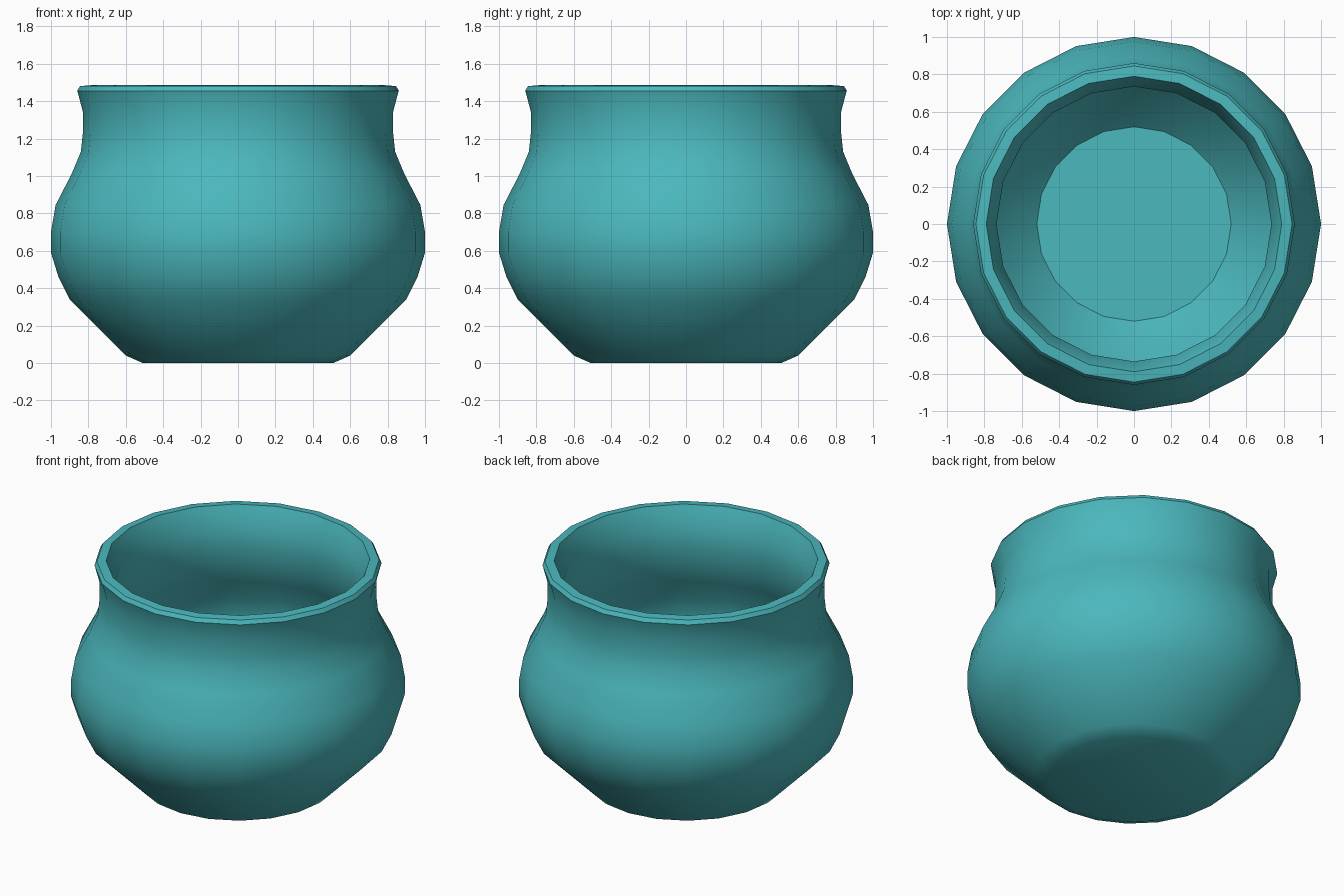
import bpy, bmesh
from math import cos, sin, pi, radians

if "Cube" in bpy.data.objects:
    bpy.data.objects.remove(bpy.data.objects["Cube"])

SIDES = 20

# Pot wall as (radius, height): up the outside, over the lip, down the inside
outer = [(0.51, 0), (0.60, 0.04), (0.90, 0.34), (0.96, 0.46), (1.0, 0.59),
         (1.0, 0.70), (0.975, 0.845), (0.89, 1.01), (0.84, 1.13),
         (0.83, 1.225), (0.83, 1.345)]
lip = [(0.855, 1.44), (0.86, 1.455), (0.845, 1.48), (0.79, 1.485), (0.78, 1.46)]
inner = [(0.735, 1.35), (0.735, 1.22), (0.75, 1.10), (0.80, 0.97),
         (0.885, 0.82), (0.91, 0.69), (0.91, 0.605), (0.875, 0.50),
         (0.82, 0.39), (0.52, 0.09)]


def lathe(name, profile):
    bm = bmesh.new()
    rings = [[bm.verts.new((r * cos(2 * pi * i / SIDES),
                            r * sin(2 * pi * i / SIDES), z))
              for i in range(SIDES)] for r, z in profile]
    for a, b in zip(rings, rings[1:]):
        for i in range(SIDES):
            j = (i + 1) % SIDES
            bm.faces.new((a[i], a[j], b[j], b[i]))
    # Underside and inside floor
    bm.faces.new(rings[0][::-1])
    bm.faces.new(rings[-1])
    bmesh.ops.recalc_face_normals(bm, faces=bm.faces)
    mesh = bpy.data.meshes.new(name)
    bm.to_mesh(mesh)
    bm.free()
    obj = bpy.data.objects.new(name, mesh)
    bpy.context.collection.objects.link(obj)
    return obj


pot = lathe("pot", outer + lip + inner)

# Teal glaze
glaze = bpy.data.materials.new("teal_glaze")
glaze.diffuse_color = (0.07, 0.48, 0.51, 1)
glaze.use_nodes = True
glaze.node_tree.nodes["Principled BSDF"].inputs["Base Color"].default_value = glaze.diffuse_color
pot.data.materials.append(glaze)

# Smooth walls with crisp lip and floor edges
bpy.context.view_layer.objects.active = pot
pot.select_set(True)
bpy.ops.object.shade_smooth_by_angle(angle=radians(40))
